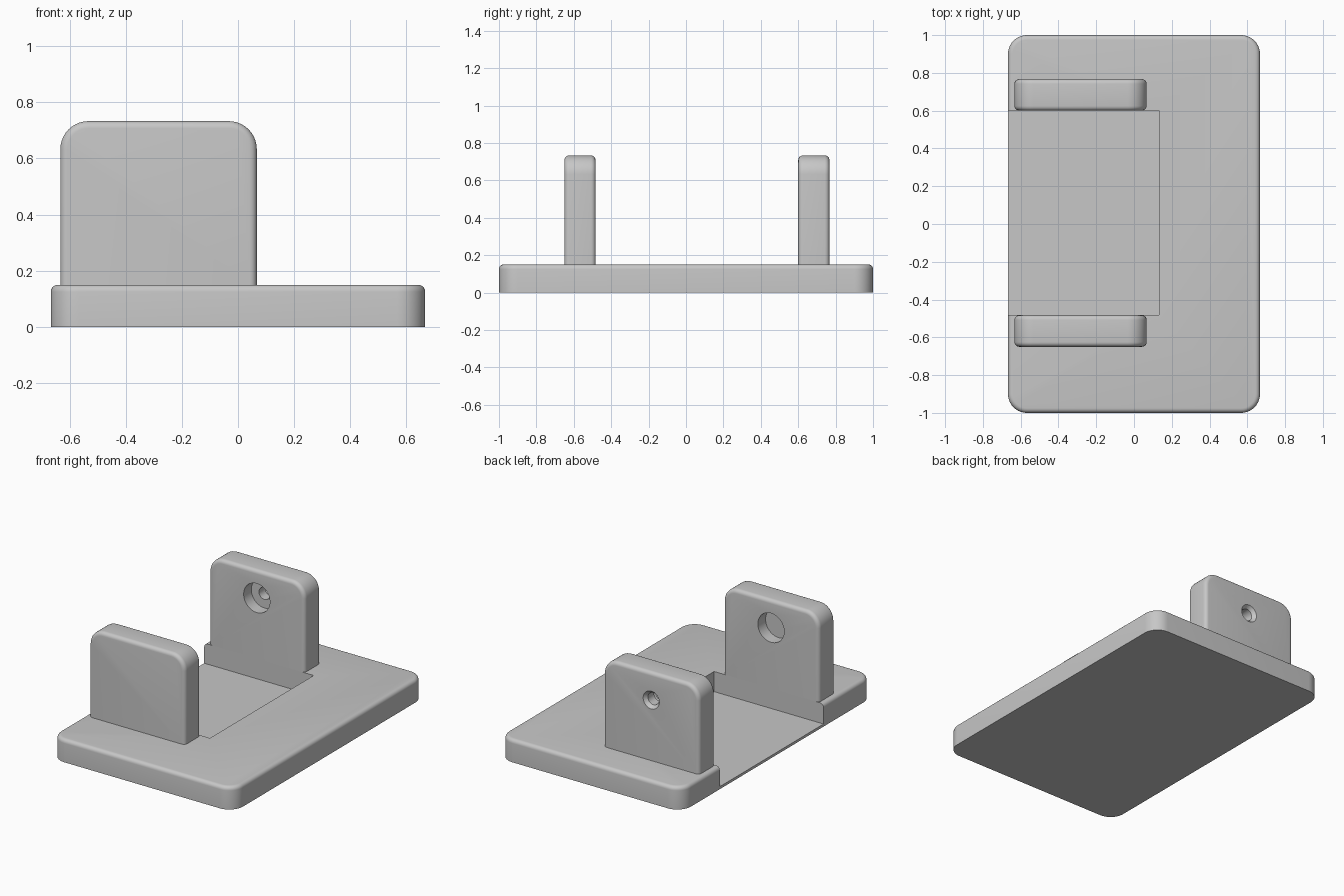
import bpy
import bmesh
import math
from mathutils import Matrix, Vector

cube = bpy.data.objects.get("Cube")
if cube:
    bpy.data.objects.remove(cube, do_unlink=True)

# Single matt grey
grey = bpy.data.materials.new("light grey")
grey.use_nodes = True
colour = (0.57, 0.57, 0.57, 1)
grey.diffuse_color = colour
grey.node_tree.nodes["Principled BSDF"].inputs["Base Color"].default_value = colour

TOP = 0.15          # top of the base
CORNER = 0.1        # large corner radius
FILLET = 0.025      # small edge rounding
HOLE_X, HOLE_Z = -0.283, 0.55


def new_object(name, bm):
    bmesh.ops.recalc_face_normals(bm, faces=bm.faces)
    mesh = bpy.data.meshes.new(name)
    bm.to_mesh(mesh)
    bm.free()
    mesh.materials.append(grey)
    obj = bpy.data.objects.new(name, mesh)
    bpy.context.collection.objects.link(obj)
    return obj


def box(lo, hi):
    lo, hi = Vector(lo), Vector(hi)
    bm = bmesh.new()
    bmesh.ops.create_cube(bm, size=1, matrix=Matrix.Translation((lo + hi) / 2)
                          @ Matrix.Diagonal((*(hi - lo), 1)))
    return bm


def round_edges(bm, rule, radius, segments):
    edges = [e for e in bm.edges if rule(e.verts[0].co, e.verts[1].co)]
    bmesh.ops.bevel(bm, geom=edges, offset=radius, segments=segments,
                    profile=0.5, affect='EDGES')


def near(a, b):
    return abs(a - b) < 1e-4


def cut(obj, cutter):
    """Subtract the cutter from the object, then discard the cutter."""
    cutter.hide_render = True
    mod = obj.modifiers.new("cut", 'BOOLEAN')
    mod.operation, mod.solver, mod.object = 'DIFFERENCE', 'EXACT', cutter
    bpy.context.view_layer.objects.active = obj
    bpy.ops.object.modifier_apply(modifier=mod.name)
    bpy.data.objects.remove(cutter, do_unlink=True)


def drill(obj, y0, y1, r0, r1):
    """Cut a round or tapered bore along y."""
    bm = bmesh.new()
    bmesh.ops.create_cone(bm, cap_ends=True, segments=48, radius1=r0, radius2=r1,
                          depth=y1 - y0,
                          matrix=Matrix.Translation((HOLE_X, (y0 + y1) / 2, HOLE_Z))
                          @ Matrix.Rotation(-math.pi / 2, 4, 'X'))
    cut(obj, new_object("bore_cutter", bm))


def smooth(obj):
    bpy.ops.object.select_all(action='DESELECT')
    obj.select_set(True)
    bpy.context.view_layer.objects.active = obj
    bpy.ops.object.shade_smooth_by_angle(angle=math.radians(30))


# Base plate: rounded corners, rounded top rim, tray open on one side
bm = box((-0.667, -1, 0), (0.667, 1, TOP))
round_edges(bm, lambda a, b: not near(a.z, b.z), CORNER, 10)
round_edges(bm, lambda a, b: near(a.z, TOP) and near(b.z, TOP), FILLET, 5)
base = new_object("base_plate", bm)
cut(base, new_object("tray_cutter", box((-1, -0.483, 0.017), (0.133, 0.6, 1))))


# Upright brackets beside the tray
def bracket(name, y0, y1):
    bm = box((-0.633, y0, TOP), (0.067, y1, 0.733))
    round_edges(bm, lambda a, b: near(a.z, b.z) and a.z > 0.5 and near(a.x, b.x),
                CORNER, 10)
    round_edges(bm, lambda a, b: near(a.y, b.y) and max(a.z, b.z) > TOP + 0.01,
                FILLET, 5)
    return new_object(name, bm)


front = bracket("front_bracket", -0.65, -0.483)
back = bracket("back_bracket", 0.6, 0.767)

# Blind socket in the front; socket, through hole and countersink in the back
drill(front, -0.563, -0.4, 0.096, 0.096)
drill(back, 0.5, 0.68, 0.096, 0.096)
drill(back, 0.62, 0.9, 0.04, 0.04)
drill(back, 0.742, 0.772, 0.038, 0.063)

for part in (base, front, back):
    smooth(part)
